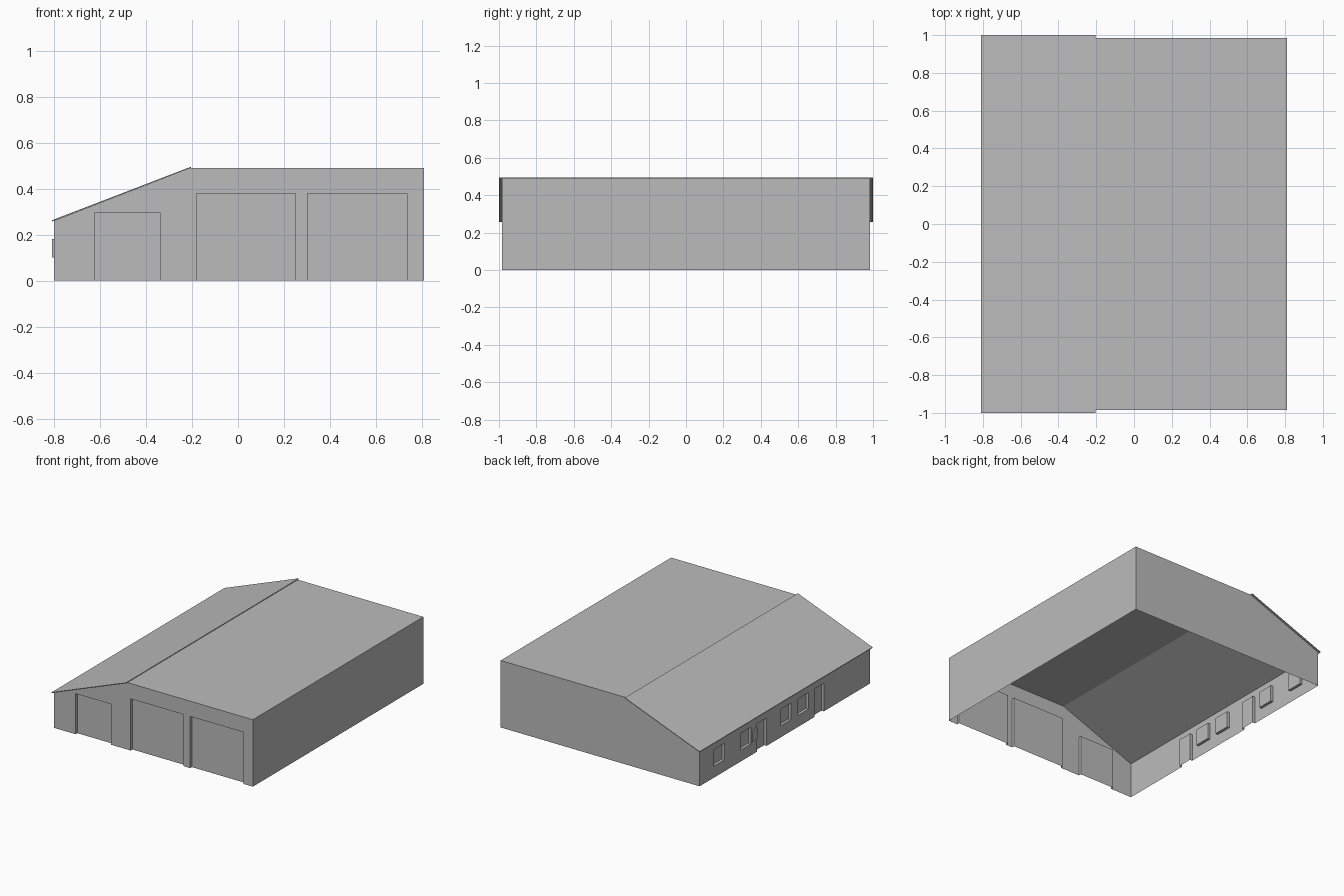
import bpy, bmesh
from math import pi
from mathutils import Matrix, Vector

if "Cube" in bpy.data.objects:
    bpy.data.objects.remove(bpy.data.objects["Cube"])

gray = bpy.data.materials.new("plain gray")
gray.use_nodes = True
gray.diffuse_color = (0.5, 0.5, 0.5, 1)
gray.node_tree.nodes["Principled BSDF"].inputs["Base Color"].default_value = (0.5, 0.5, 0.5, 1)

# Building limits
LOW, HIGH = 0.26, 0.49
LEFT, RIDGE, RIGHT = -0.80, -0.205, 0.81
HALF = 0.985
RECESS = 0.02
GABLE = [(LEFT, 0), (RIGHT, 0), (RIGHT, HIGH), (RIDGE, HIGH), (LEFT, LOW)]


def finish(bm, name):
    mesh = bpy.data.meshes.new(name)
    bm.to_mesh(mesh)
    bm.free()
    mesh.materials.append(gray)
    obj = bpy.data.objects.new(name, mesh)
    bpy.context.collection.objects.link(obj)
    return obj


def box(bm, lo, hi):
    lo, hi = Vector(lo), Vector(hi)
    matrix = Matrix.Translation((lo + hi) / 2) @ Matrix.Diagonal((*(hi - lo), 1))
    verts = bmesh.ops.create_cube(bm, size=1, matrix=matrix)["verts"]
    return list({f for v in verts for f in v.link_faces})


def wall(name, outline, openings, matrix):
    """Flat wall facing local -y, with recessed panels (u0, u1, z0, z1)."""
    bm = bmesh.new()
    bm.faces.new([bm.verts.new((u, 0, z)) for u, z in outline])
    # Cut along the panel edges, then open the holes
    for axis, limits in ((0, {c for o in openings for c in o[:2]}),
                         (2, {c for o in openings for c in o[2:] if c > 0})):
        normal = Vector((axis == 0, 0, axis == 2))
        for c in limits:
            geom = bm.verts[:] + bm.edges[:] + bm.faces[:]
            bmesh.ops.bisect_plane(bm, geom=geom, plane_co=normal * c, plane_no=normal)
    holes = []
    for f in bm.faces:
        p = f.calc_center_median()
        if any(a < p.x < b and c < p.z < d for a, b, c, d in openings):
            holes.append(f)
    bmesh.ops.delete(bm, geom=holes, context="FACES")
    # Recessed panel and jambs, open to the outside and at the ground
    for a, b, c, d in openings:
        faces = box(bm, (a, 0, c), (b, RECESS, d))
        bmesh.ops.reverse_faces(bm, faces=faces)
        spare = [f for f in faces if f.calc_center_median().y < 0.001
                 or f.calc_center_median().z < 0.001]
        bmesh.ops.delete(bm, geom=spare, context="FACES")
    bm.transform(matrix)
    return finish(bm, name)


# Front gable wall with a small and two large doors
wall("front_wall", GABLE,
     [(-0.625, -0.34, 0, 0.297), (-0.18, 0.25, 0, 0.378), (0.303, 0.735, 0, 0.378)],
     Matrix.Translation((0, -HALF, 0)))

# Low side wall with two doors and four windows
doors = [(y, y + 0.11, 0, 0.205) for y in (-0.45, 0.21)]
windows = [(y, y + 0.12, 0.085, 0.205) for y in (-0.272, -0.07, 0.39, 0.697)]
side = [(-b, -a, c, d) for a, b, c, d in doors + windows]
wall("low_side_wall", [(-HALF, 0), (HALF, 0), (HALF, LOW), (-HALF, LOW)], side,
     Matrix.Translation((LEFT, 0, 0)) @ Matrix.Rotation(-pi / 2, 4, "Z"))

# Plain back and high side walls
wall("back_wall", [(-x, z) for x, z in reversed(GABLE)], [],
     Matrix.Translation((0, HALF, 0)) @ Matrix.Rotation(pi, 4, "Z"))
wall("high_side_wall", [(-HALF, 0), (HALF, 0), (HALF, HIGH), (-HALF, HIGH)], [],
     Matrix.Translation((RIGHT, 0, 0)) @ Matrix.Rotation(pi / 2, 4, "Z"))

# Flat roof
bm = bmesh.new()
bm.faces.new([bm.verts.new((x, y, HIGH)) for x, y in
              ((RIDGE, -HALF), (RIGHT, -HALF), (RIGHT, HALF), (RIDGE, HALF))])
finish(bm, "flat_roof")

# Thin sloping roof that overhangs the gables and the low wall
bm = bmesh.new()
section = [(-0.81, 0.257), (RIDGE, HIGH), (RIDGE, 0.495), (-0.81, 0.262)]
face = bm.faces.new([bm.verts.new((x, -1, z)) for x, z in section])
grown = bmesh.ops.extrude_face_region(bm, geom=[face], use_keep_orig=True)["geom"]
bmesh.ops.translate(bm, vec=(0, 2, 0),
                    verts=[g for g in grown if isinstance(g, bmesh.types.BMVert)])
bmesh.ops.recalc_face_normals(bm, faces=bm.faces[:])
finish(bm, "sloping_roof")

# Small box mounted beside a side door
bm = bmesh.new()
box(bm, (-0.81, 0.328, 0.1), (LEFT, 0.388, 0.18))
finish(bm, "wall_box")
